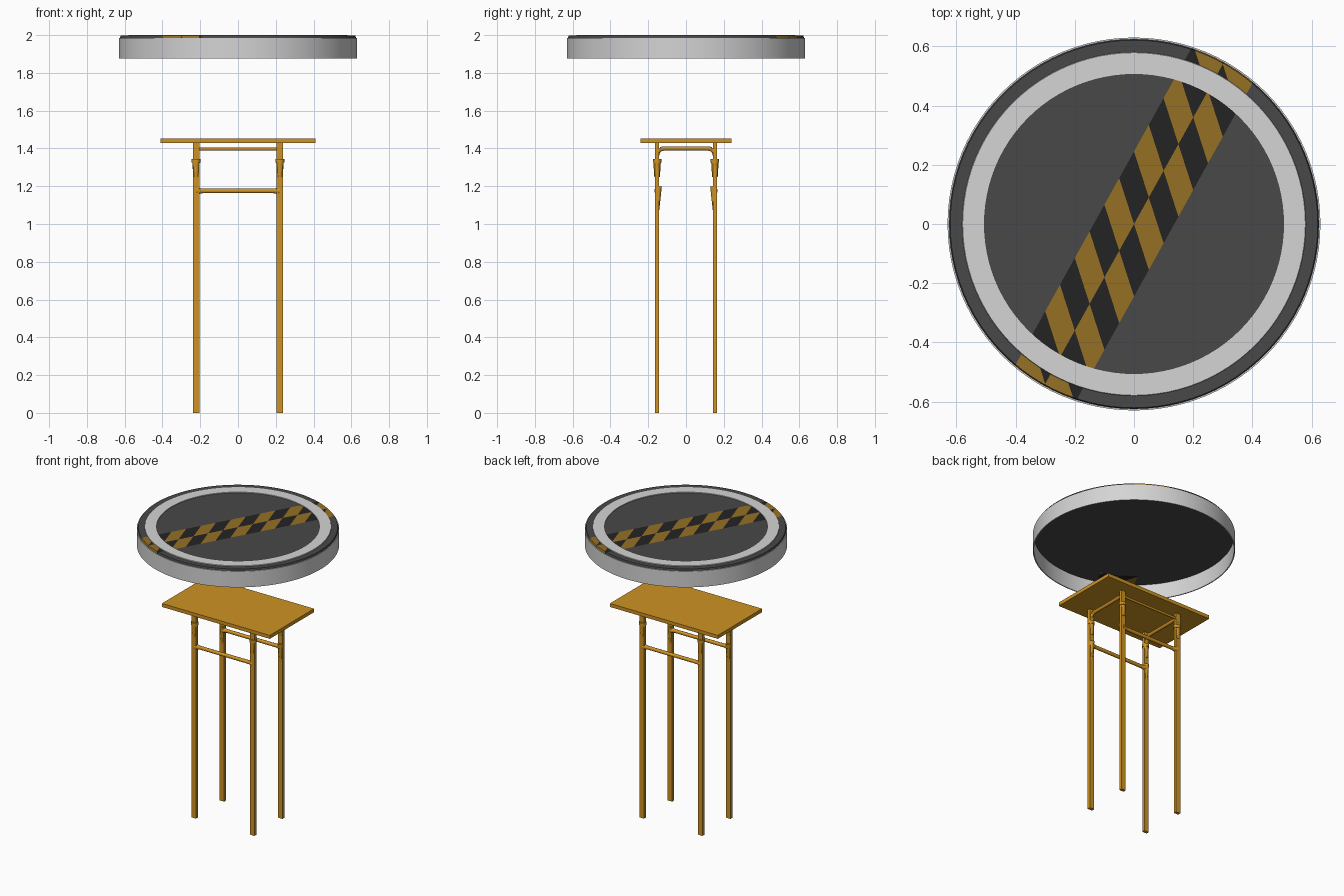
import bpy, bmesh, math
from mathutils import Vector, Matrix

if "Cube" in bpy.data.objects:
    bpy.data.objects.remove(bpy.data.objects["Cube"])


def material(name, r, g, b):
    m = bpy.data.materials.new(name)
    m.diffuse_color = (r, g, b, 1)
    m.use_nodes = True
    m.node_tree.nodes["Principled BSDF"].inputs["Base Color"].default_value = m.diffuse_color
    return m


GREY = material("dark grey", 0.065, 0.065, 0.065)
BLACK = material("near black", 0.017, 0.017, 0.017)
OCHRE = material("ochre stripe", 0.30, 0.163, 0.018)
PALE = material("pale grey", 0.66, 0.66, 0.66)
GOLD = material("gold", 0.62, 0.29, 0.017)
SEG = 96


def finish(bm, name, mats, smooth=False):
    bm.normal_update()
    mesh = bpy.data.meshes.new(name)
    bm.to_mesh(mesh)
    bm.free()
    for m in mats:
        mesh.materials.append(m)
    ob = bpy.data.objects.new(name, mesh)
    bpy.context.collection.objects.link(ob)
    if smooth:
        bpy.ops.object.select_all(action='DESELECT')
        ob.select_set(True)
        bpy.context.view_layer.objects.active = ob
        bpy.ops.object.shade_smooth_by_angle(angle=math.radians(35))
    return ob


def lathe(profile, closed):
    """Turn (radius, z) points about z; an open profile gets flat end caps."""
    bm = bmesh.new()
    rings = [[bm.verts.new((r * math.cos(2 * math.pi * i / SEG),
                            r * math.sin(2 * math.pi * i / SEG), z))
              for i in range(SEG)] for r, z in profile]
    pairs = list(zip(rings, rings[1:]))
    if closed:
        pairs.append((rings[-1], rings[0]))
    else:
        bm.faces.new(rings[0])
        bm.faces.new(rings[-1])
    for a, b in pairs:
        for i in range(SEG):
            j = (i + 1) % SEG
            bm.faces.new((a[i], a[j], b[j], b[i]))
    bmesh.ops.recalc_face_normals(bm, faces=bm.faces)
    return bm


def box(name, size, loc):
    bm = bmesh.new()
    bmesh.ops.create_cube(bm, size=1, matrix=Matrix.Translation(loc) @ Matrix.Diagonal((*size, 1)))
    return finish(bm, name, [GOLD])


def rod(name, a, b, r1, r2=None, sides=12):
    a, b = Vector(a), Vector(b)
    d = b - a
    rot = d.to_track_quat('Z', 'Y').to_matrix().to_4x4()
    bm = bmesh.new()
    bmesh.ops.create_cone(bm, cap_ends=True, segments=sides, radius1=r1,
                          radius2=r1 if r2 is None else r2, depth=d.length,
                          matrix=Matrix.Translation((a + b) / 2) @ rot)
    return finish(bm, name, [GOLD], True)


# Round deck with a slanted checker band cut into its faces
bm = lathe([(0.508, 1.984), (0.625, 1.984), (0.621, 1.997), (0.508, 1.995)], False)
H, B = Vector((0.05, 0.09, 0)), Vector((0.05, -0.155, 0))
cuts = [(B * t, Vector((-H.y, H.x, 0))) for t in (-1, 0, 1)]
cuts += [(H * k, Vector((-B.y, B.x, 0))) for k in range(-8, 9)]
for co, no in cuts:
    bmesh.ops.bisect_plane(bm, geom=bm.verts[:] + bm.edges[:] + bm.faces[:],
                           dist=1e-6, plane_co=co, plane_no=no.normalized())
det = H.x * B.y - H.y * B.x
bm.normal_update()
for f in bm.faces:
    c = f.calc_center_median()
    s = (c.x * B.y - c.y * B.x) / det
    t = (H.x * c.y - H.y * c.x) / det
    plain_underside = f.normal.z < -0.5 and c.xy.length < 0.5
    if abs(t) < 1 and not plain_underside:
        f.material_index = 2 if (math.floor(s) + math.floor(t)) % 2 == 0 else 1
finish(bm, "canopy_deck", [GREY, BLACK, OCHRE])

# Pale raised ring and open-bottomed outer shell
finish(lathe([(0.507, 1.993), (0.582, 1.993), (0.579, 2.0), (0.507, 2.0)], True),
       "canopy_ring", [PALE], True)
finish(lathe([(0.623, 1.875), (0.63, 1.875), (0.63, 1.985), (0.623, 1.985)], True),
       "canopy_shell", [PALE], True)

# Table top
box("table_top", (0.82, 0.48, 0.024), (0, 0, 1.441))

# Legs with couplings, collars and joints
LX, LY, RAIL, TOP = 0.222, 0.153, 1.175, 1.40
for sx, nx in ((-1, "left"), (1, "right")):
    for sy, ny in ((-1, "front"), (1, "back")):
        x, y, tag = sx * LX, sy * LY, f"{ny}_{nx}"
        box("leg_" + tag, (0.034, 0.021, 1.43), (x, y, 0.715))
        rod("coupling_" + tag, (x, y, 1.25), (x, y, 1.33), 0.015, 0.02)
        rod("collar_" + tag, (x, y, 1.325), (x, y, 1.345), 0.023)
        rod("joint_" + tag, (x, y - sy * 0.003, 1.07), (x, y - sy * 0.008, 1.20), 0.008, 0.017)
        # Curved corner where the upper side rail meets the leg
        for i in range(3):
            p = [(x, y - sy * 0.035 * (1 - math.cos(a)), 1.365 + 0.035 * math.sin(a))
                 for a in (i * math.pi / 6, (i + 1) * math.pi / 6)]
            rod(f"corner_{tag}_{i}", p[0], p[1], 0.0115)
    rod("upper_side_rail_" + nx, (sx * LX, -LY + 0.03, TOP), (sx * LX, LY - 0.03, TOP), 0.0115)

# Long rails between the left and right legs
for sy, ny in ((-1, "front"), (1, "back")):
    y = sy * (LY - 0.004)
    rod("lower_rail_" + ny, (-LX, y, RAIL), (LX, y, RAIL), 0.012)
    for sx in (-1, 1):
        rod(f"lower_rail_socket_{ny}_{'right' if sx > 0 else 'left'}",
            (sx * LX, y, RAIL), (sx * (LX - 0.035), y, RAIL), 0.019, 0.012)
rod("upper_rail_back", (-LX, LY, 1.397), (LX, LY, 1.397), 0.008)
